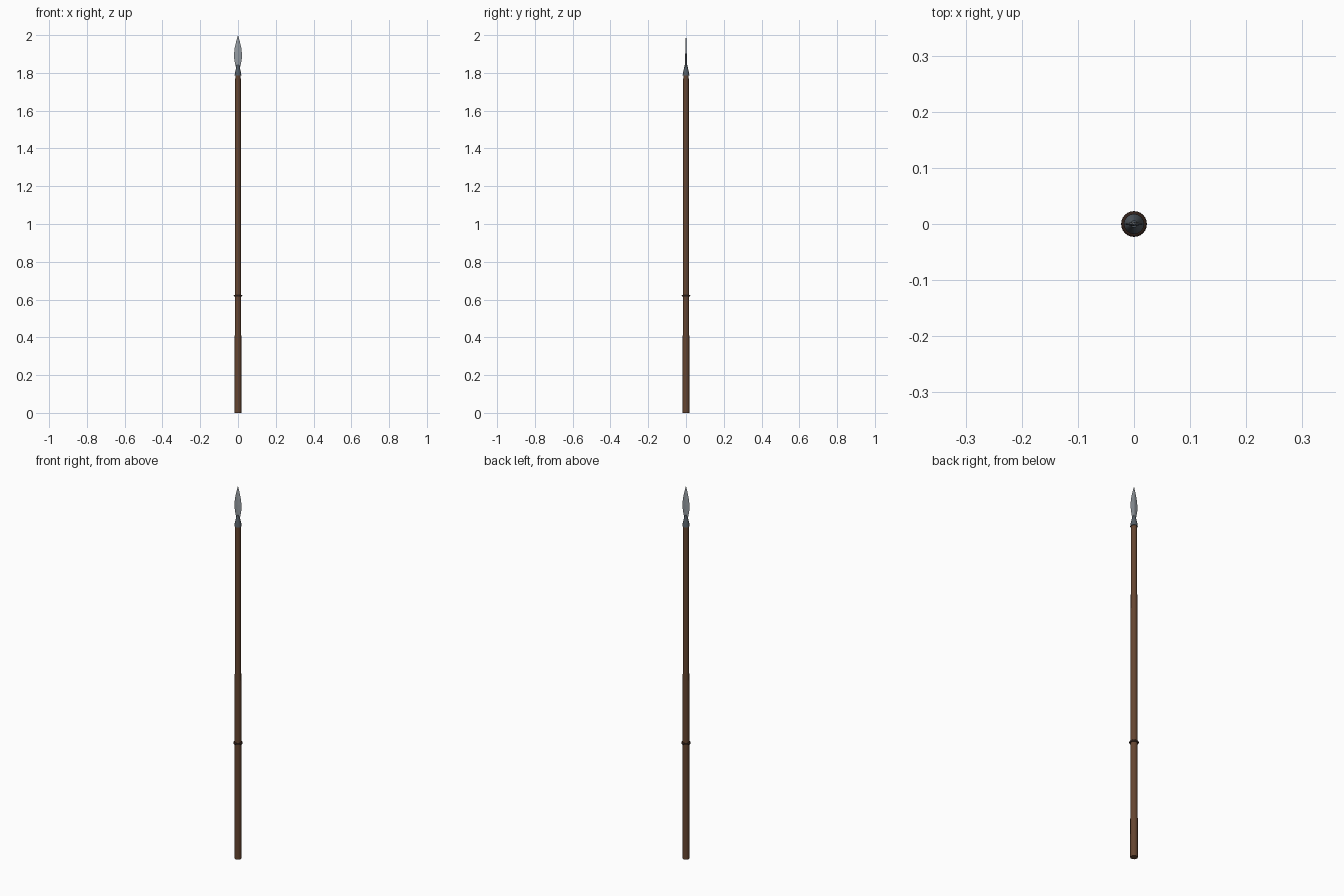
import bpy, bmesh, math

if "Cube" in bpy.data.objects:
    bpy.data.objects.remove(bpy.data.objects["Cube"])


def material(name, color):
    m = bpy.data.materials.new(name)
    m.diffuse_color = (*color, 1)
    m.use_nodes = True
    m.node_tree.nodes["Principled BSDF"].inputs["Base Color"].default_value = m.diffuse_color
    return m


WOOD = material("wood", (0.13, 0.06, 0.03))
STEEL = material("steel", (0.30, 0.33, 0.36))
IRON = material("dark_iron", (0.09, 0.11, 0.13))
LEATHER = material("leather", (0.03, 0.015, 0.01))


def make_object(name, bm, mat, smooth=True):
    bmesh.ops.recalc_face_normals(bm, faces=bm.faces)
    me = bpy.data.meshes.new(name)
    bm.to_mesh(me)
    bm.free()
    ob = bpy.data.objects.new(name, me)
    bpy.context.collection.objects.link(ob)
    me.materials.append(mat)
    for p in me.polygons:
        p.use_smooth = smooth and len(p.vertices) == 4 and abs(p.normal.z) < 0.99
    return ob


def loft(name, sections, sides, mat, smooth=True):
    """Stack elliptical rings given as (z, x radius, y radius)."""
    bm = bmesh.new()
    rings = []
    for z, rx, ry in sections:
        rings.append([bm.verts.new((rx * math.cos(2 * math.pi * i / sides),
                                    ry * math.sin(2 * math.pi * i / sides), z))
                      for i in range(sides)])
    for a, b in zip(rings, rings[1:]):
        for i in range(sides):
            j = (i + 1) % sides
            bm.faces.new((a[i], a[j], b[j], b[i]))
    bm.faces.new(rings[0])
    bm.faces.new(rings[-1])
    return make_object(name, bm, mat, smooth)


# Tapered wooden shaft
loft("shaft", [(0, 0.018, 0.018), (1.80, 0.0145, 0.0145)], 16, WOOD)

# Conical socket holding the blade
loft("socket", [(1.785, 0.018, 0.018), (1.80, 0.016, 0.016),
                (1.845, 0.006, 0.006)], 16, IRON)

# Leaf-shaped blade with a diamond cross-section
loft("blade", [(1.82, 0.008, 0.004), (1.845, 0.015, 0.004),
               (1.875, 0.020, 0.004), (1.90, 0.021, 0.004),
               (1.93, 0.018, 0.0035), (1.965, 0.010, 0.0025),
               (2.0, 0.0003, 0.0003)], 4, STEEL, False)

# Grip ring
bpy.ops.mesh.primitive_torus_add(major_radius=0.018, minor_radius=0.005,
                                 major_segments=24, minor_segments=8,
                                 location=(0, 0, 0.62))
ring = bpy.context.object
ring.name = "grip_ring"
ring.data.materials.append(LEATHER)
bpy.ops.object.shade_smooth()
